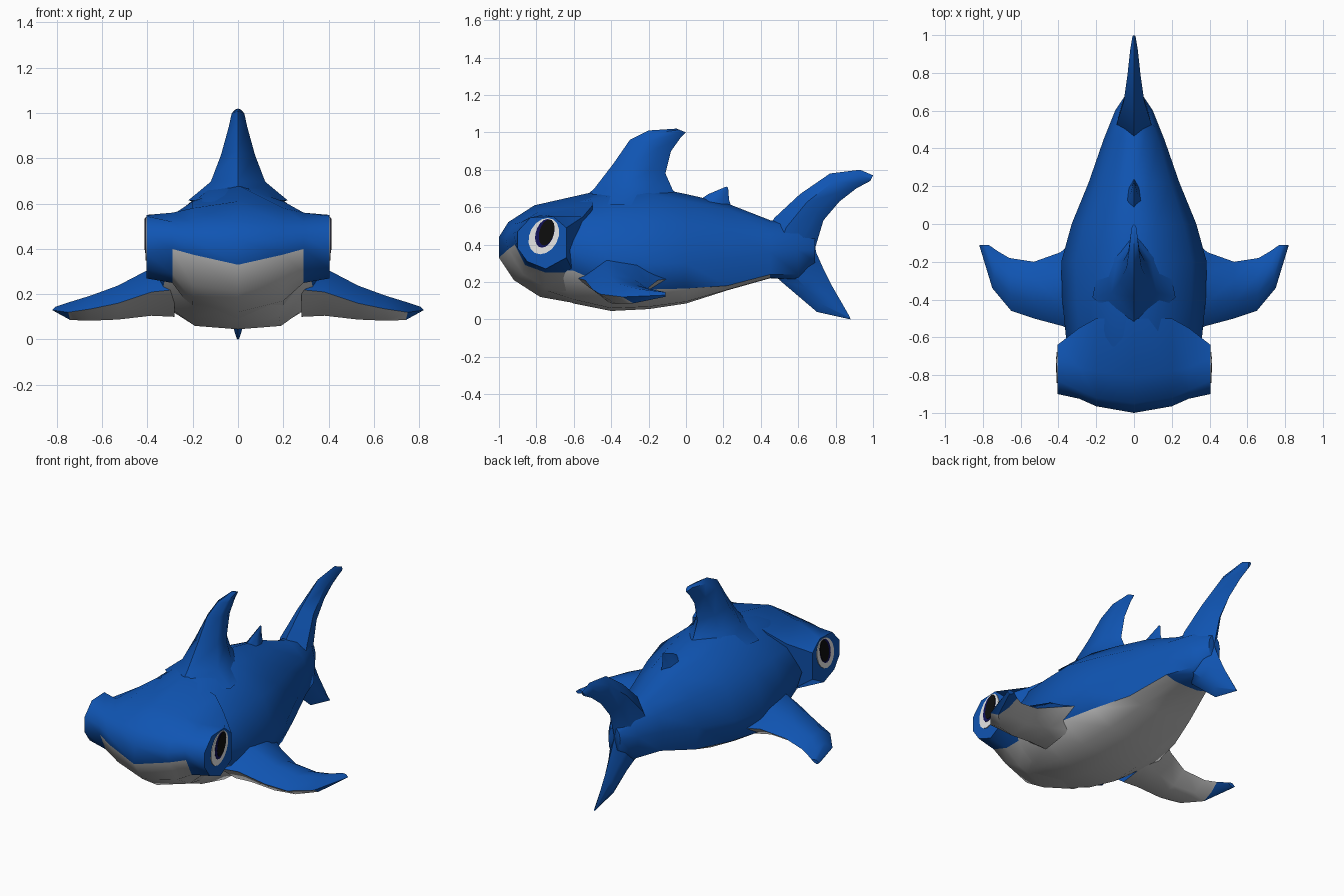
import bpy, bmesh, math
from mathutils import Vector

cube = bpy.data.objects.get("Cube")
if cube:
    bpy.data.objects.remove(cube)


def material(name, rgb):
    mat = bpy.data.materials.new(name)
    mat.use_nodes = True
    colour = (*rgb, 1)
    mat.diffuse_color = colour
    shader = mat.node_tree.nodes["Principled BSDF"]
    shader.inputs["Base Color"].default_value = colour
    shader.inputs["Roughness"].default_value = 0.8
    return mat


blue = material("skin blue", (0.005, 0.09, 0.45))
belly = material("belly grey", (0.55, 0.55, 0.55))
white = material("eye white", (0.85, 0.85, 0.85))
navy = material("iris navy", (0.005, 0.005, 0.1))
black = material("pupil black", (0.004, 0.004, 0.004))


def loft(name, rings, is_belly=lambda i, j: False, angle=50):
    """Skin closed rings of points; is_belly picks faces by station and side."""
    bm = bmesh.new()
    loops = [[bm.verts.new(p) for p in ring] for ring in rings]
    n = len(loops[0])
    for i in range(len(loops) - 1):
        for j in range(n):
            k = (j + 1) % n
            face = bm.faces.new((loops[i][j], loops[i][k],
                                 loops[i + 1][k], loops[i + 1][j]))
            face.material_index = int(is_belly(i, j))
    bm.faces.new(loops[0])
    bm.faces.new(loops[-1])
    bmesh.ops.remove_doubles(bm, verts=bm.verts, dist=0.0001)
    bmesh.ops.recalc_face_normals(bm, faces=bm.faces)
    mesh = bpy.data.meshes.new(name)
    bm.to_mesh(mesh)
    bm.free()
    obj = bpy.data.objects.new(name, mesh)
    bpy.context.collection.objects.link(obj)
    mesh.materials.append(blue)
    mesh.materials.append(belly)
    bpy.ops.object.select_all(action="DESELECT")
    obj.select_set(True)
    bpy.context.view_layer.objects.active = obj
    bpy.ops.object.shade_smooth_by_angle(angle=math.radians(angle))
    return obj


def fin(name, stations, thick_axis, is_belly=lambda i, j: False):
    """Loft of flat leaf sections, each from a lead point to a trail point."""
    rings = []
    for lead, trail, t in stations:
        a, b = Vector(lead), Vector(trail)
        side = Vector(thick_axis) * t
        front, back = a.lerp(b, 0.3), a.lerp(b, 0.7)
        rings.append([a, front + side, back + side * 0.75, b,
                      back - side * 0.75, front - side])
    return loft(name, rings, is_belly)


# Body: y, half width, top, widest height, colour line height, bottom
body_stations = [
    (-0.75, 0.28, 0.60, 0.37, 0.27, 0.14),
    (-0.60, 0.36, 0.65, 0.37, 0.26, 0.085),
    (-0.40, 0.38, 0.70, 0.31, 0.17, 0.045),
    (-0.20, 0.385, 0.71, 0.30, 0.16, 0.055),
    (0.0, 0.33, 0.67, 0.30, 0.165, 0.085),
    (0.22, 0.24, 0.62, 0.32, 0.18, 0.155),
    (0.45, 0.16, 0.53, 0.36, 0.24, 0.22),
    (0.60, 0.10, 0.52, 0.37, 0.24, 0.21),
    (0.69, 0.04, 0.44, 0.37, 0.31, 0.30),
]
body_rings = []
for y, w, top, mid, line, low in body_stations:
    rise = top - mid
    half = [(w * 0.35, mid + rise * 0.9), (w * 0.8, mid + rise * 0.55),
            (w, mid), (w * 0.9, line), (w * 0.5, low + (line - low) * 0.12)]
    section = [(0, top)] + half + [(0, low)] + [(-x, z) for x, z in half[::-1]]
    body_rings.append([(x, y, z) for x, z in section])
loft("body", body_rings, lambda i, j: i < 6 and 4 <= j <= 7)

# Wide head: outlines in y and z at growing distances from the middle
head_half = [
    (0.0, [(-0.5, 0.68), (-0.81, 0.61), (-0.95, 0.52), (-1, 0.44),
           (-1, 0.33), (-0.92, 0.21), (-0.78, 0.12), (-0.5, 0.07)]),
    (0.2, [(-0.5, 0.61), (-0.78, 0.58), (-0.92, 0.51), (-0.965, 0.44),
           (-0.95, 0.375), (-0.87, 0.24), (-0.75, 0.17), (-0.52, 0.13)]),
    (0.29, [(-0.55, 0.55), (-0.76, 0.56), (-0.88, 0.52), (-0.925, 0.46),
            (-0.915, 0.40), (-0.86, 0.29), (-0.75, 0.25), (-0.6, 0.25)]),
    (0.405, [(-0.64, 0.49), (-0.71, 0.55), (-0.83, 0.545), (-0.9, 0.47),
             (-0.9, 0.38), (-0.85, 0.31), (-0.75, 0.27), (-0.64, 0.33)]),
]
head_all = [(-x, outline) for x, outline in head_half[:0:-1]] + head_half
loft("head", [[(x, y, z) for y, z in outline] for x, outline in head_all],
     lambda i, j: 1 <= i <= 4 and 4 <= j <= 6)


# Eyes: thin oval plates stacked on the ends of the head
def eye_plate(name, side, x, y, z, ry, rz, mat, tilt=0.0):
    def oval(depth):
        points = []
        for k in range(16):
            a = math.tau * k / 16
            u, v = ry * math.cos(a), rz * math.sin(a)
            points.append((side * depth, y + u + v * tilt, z + v))
        return points
    plate = loft(name, [oval(x - 0.006), oval(x)], angle=30)
    plate.data.materials.clear()
    plate.data.materials.append(mat)


for side, label in ((1, "left"), (-1, "right")):
    eye_plate(label + "_eye", side, 0.409, -0.76, 0.445, 0.08, 0.097, white, 0.2)
    eye_plate(label + "_iris", side, 0.411, -0.755, 0.46, 0.05, 0.077, navy, 0.2)
    eye_plate(label + "_pupil", side, 0.413, -0.745, 0.465, 0.04, 0.07, black, 0.2)

    # Pectoral fins, with pale undersides
    pectoral = [
        ((0.28, -0.58, 0.22), (0.28, -0.06, 0.22), 0.12),
        ((0.38, -0.54, 0.21), (0.39, -0.15, 0.21), 0.105),
        ((0.53, -0.50, 0.16), (0.53, -0.20, 0.17), 0.075),
        ((0.65, -0.46, 0.135), (0.66, -0.18, 0.145), 0.055),
        ((0.75, -0.34, 0.12), (0.72, -0.145, 0.14), 0.04),
        ((0.82, -0.11, 0.13), (0.77, -0.11, 0.14), 0.012),
    ]
    fin(label + "_pectoral_fin",
        [((side * a[0], *a[1:]), (side * b[0], *b[1:]), t)
         for a, b, t in pectoral],
        (0, 0, 1), lambda i, j: i < 4 and j >= 3)


# Upright fins: lead y and z, trail y and z, half thickness
def upright_fin(name, stations):
    fin(name, [((0, ly, lz), (0, ty, tz), t) for ly, lz, ty, tz, t in stations],
        (1, 0, 0))


upright_fin("dorsal_fin", [
    (-0.58, 0.62, 0.06, 0.60, 0.22),
    (-0.49, 0.70, -0.07, 0.69, 0.12),
    (-0.39, 0.83, -0.11, 0.78, 0.075),
    (-0.30, 0.96, -0.08, 0.90, 0.04),
    (-0.20, 1.01, -0.03, 0.97, 0.028),
    (-0.05, 1.02, 0.0, 1.0, 0.015),
])
upright_fin("rear_dorsal_fin", [
    (0.03, 0.61, 0.25, 0.58, 0.05),
    (0.12, 0.67, 0.23, 0.64, 0.02),
    (0.215, 0.71, 0.225, 0.705, 0.004),
])
upright_fin("upper_tail_lobe", [
    (0.40, 0.37, 0.69, 0.34, 0.10),
    (0.47, 0.54, 0.69, 0.38, 0.09),
    (0.61, 0.67, 0.735, 0.53, 0.055),
    (0.77, 0.78, 0.82, 0.63, 0.035),
    (0.93, 0.80, 0.91, 0.70, 0.02),
    (1.0, 0.77, 0.985, 0.74, 0.008),
])
upright_fin("lower_tail_lobe", [
    (0.42, 0.37, 0.69, 0.40, 0.10),
    (0.50, 0.21, 0.695, 0.36, 0.08),
    (0.60, 0.125, 0.735, 0.27, 0.05),
    (0.70, 0.04, 0.78, 0.18, 0.03),
    (0.88, 0.0, 0.875, 0.015, 0.006),
])
